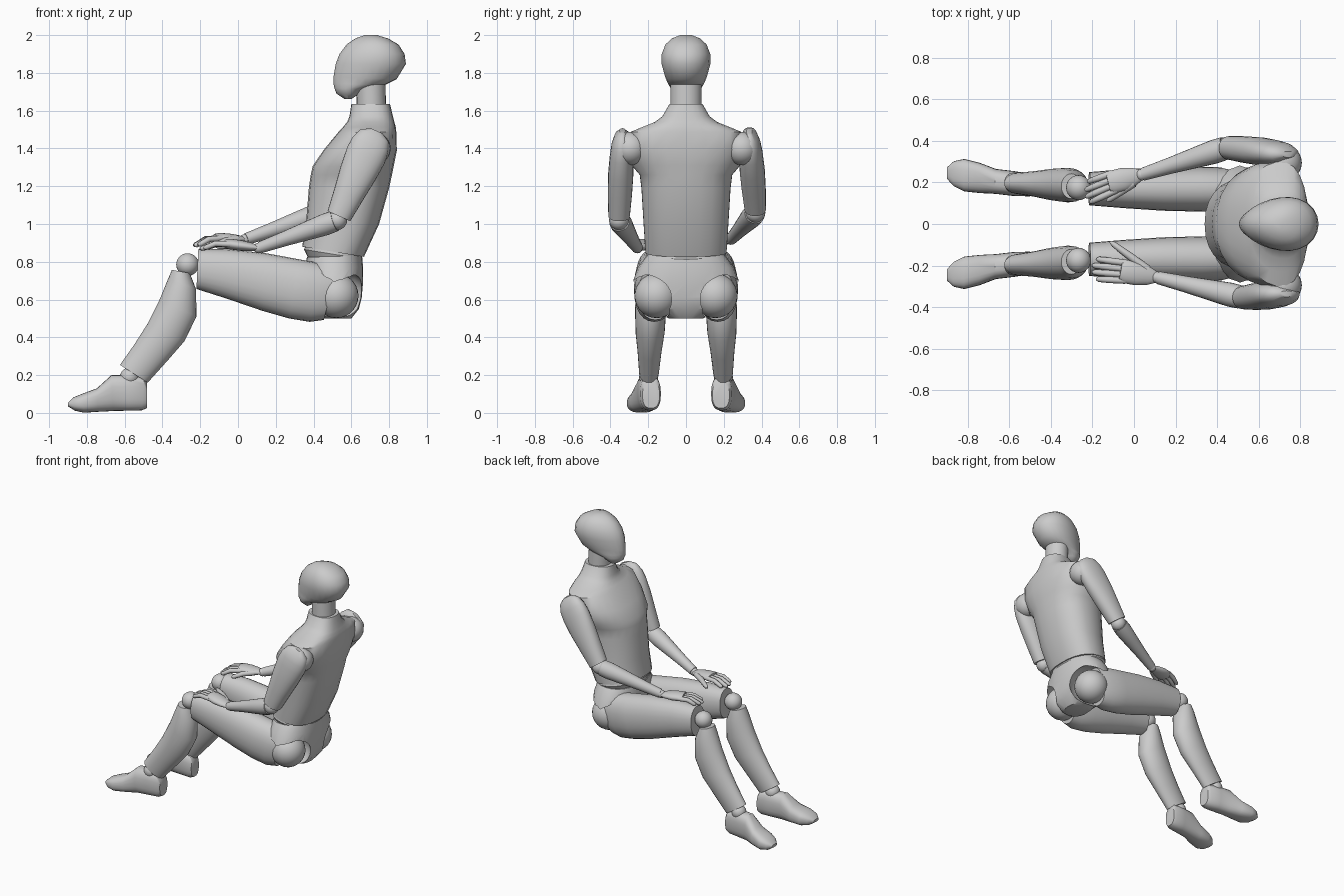
import bpy, bmesh, math
from mathutils import Vector as V

def skin(name, rings):
    """Closed mesh through rings of equal length."""
    bm = bmesh.new()
    rows = [[bm.verts.new(p) for p in r] for r in rings]
    n = len(rows[0])
    for a, b in zip(rows, rows[1:]):
        for i in range(n):
            bm.faces.new((a[i], a[(i + 1) % n], b[(i + 1) % n], b[i]))
    bm.faces.new(rows[0])
    bm.faces.new(rows[-1])
    bmesh.ops.recalc_face_normals(bm, faces=bm.faces)
    me = bpy.data.meshes.new(name)
    bm.to_mesh(me)
    bm.free()
    ob = bpy.data.objects.new(name, me)
    bpy.context.collection.objects.link(ob)
    smooth(ob)
    return ob

def smooth(ob, angle=40):
    bpy.ops.object.select_all(action='DESELECT')
    bpy.context.view_layer.objects.active = ob
    ob.select_set(True)
    bpy.ops.object.shade_smooth_by_angle(angle=math.radians(angle))

def ring(c, u, v, power=2.0, egg=0.0, n=24):
    pts = []
    for i in range(n):
        a = 2 * math.pi * i / n
        cs, sn = math.cos(a), math.sin(a)
        f = lambda t: math.copysign(abs(t) ** (2 / power), t)
        pts.append(c + u * f(cs) + v * f(sn) * (1 - egg * cs))
    return pts

def profile(name, secs, side=1, power=2.0, egg=0.0):
    """Sections: front x, z, back x, z, centre y, half width."""
    rings = []
    for fx, fz, bx, bz, y, w in secs:
        f, b = V((fx, side * y, fz)), V((bx, side * y, bz))
        rings.append(ring((f + b) / 2, (f - b) / 2, V((0, w, 0)), power, egg))
    return skin(name, rings)

def tube(name, pts, flat=1.0, n=16):
    """Path points x, y, z, radius; flat squashes the vertical radius."""
    ps = [V(p[:3]) for p in pts]
    rings = []
    for i, p in enumerate(ps):
        d = (ps[min(i + 1, len(ps) - 1)] - ps[max(i - 1, 0)]).normalized()
        s = V((0, 0, 1)).cross(d).normalized()
        rings.append(ring(p, s * pts[i][3], d.cross(s) * pts[i][3] * flat, n=n))
    return skin(name, rings)

def ball(name, loc, r):
    bpy.ops.mesh.primitive_uv_sphere_add(segments=24, ring_count=14, radius=r, location=loc)
    ob = bpy.context.object
    ob.name = name
    smooth(ob)
    return ob

# head and neck
profile("head", [
    (.565, 1.661, .600, 1.661, 0, .03), (.522, 1.69, .635, 1.685, 0, .06),
    (.510, 1.72, .670, 1.712, 0, .078), (.505, 1.745, .775, 1.735, 0, .092),
    (.506, 1.78, .840, 1.767, 0, .107), (.517, 1.847, .889, 1.847, 0, .128),
    (.537, 1.90, .882, 1.90, 0, .127), (.575, 1.95, .850, 1.95, 0, .108),
    (.620, 1.982, .795, 1.982, 0, .075), (.67, 2.0, .735, 2.0, 0, .03)], egg=.18)
profile("neck", [(.63, 1.58, .785, 1.58, 0, .083), (.625, 1.76, .78, 1.76, 0, .083)])

# torso and abdomen
profile("torso", [
    (.600, 1.635, .805, 1.635, 0, .088), (.590, 1.57, .820, 1.57, 0, .125),
    (.578, 1.54, .828, 1.54, 0, .165), (.555, 1.512, .835, 1.515, 0, .23),
    (.530, 1.485, .838, 1.487, 0, .298), (.452, 1.39, .841, 1.39, 0, .303),
    (.395, 1.305, .825, 1.31, 0, .285), (.385, 1.26, .815, 1.26, 0, .245),
    (.375, 1.19, .800, 1.19, 0, .236), (.361, 1.016, .747, 1.00, 0, .225),
    (.340, .880, .667, .826, 0, .215)], power=2.3, egg=.1)
profile("abdomen", [(.36, .90, .65, .85, 0, .205), (.35, .865, .66, .815, 0, .213),
                    (.385, .79, .635, .76, 0, .18)], power=2.2)

# pelvis with openings for the hips
pelvis = profile("pelvis", [
    (.365, .825, .655, .832, 0, .212), (.355, .77, .663, .77, 0, .255),
    (.355, .69, .662, .69, 0, .283), (.365, .61, .655, .61, 0, .268),
    (.39, .55, .64, .55, 0, .21), (.44, .50, .60, .50, 0, .09)], power=2.3)
cutters = []
for s in (1, -1):
    cutters.append(tube("hip_cutter", [(x, s * .168, z, r) for x, z, r in (
        (.69, .61, .02), (.665, .61, .08), (.61, .615, .122), (.55, .62, .134), (.2, .65, .134))], n=28))
for c in cutters:
    m = pelvis.modifiers.new("hole", 'BOOLEAN')
    m.operation, m.object, m.solver = 'DIFFERENCE', c, 'EXACT'
    bpy.context.view_layer.objects.active = pelvis
    bpy.ops.object.modifier_apply(modifier=m.name)
for c in cutters:
    bpy.data.objects.remove(c)
smooth(pelvis, 35)

# legs
for s, tag in ((1, "left"), (-1, "right")):
    ball(tag + "_hip_ball", (.52, s * .155, .62), .118)
    profile(tag + "_thigh", [
        (-.21, .868, -.22, .656, .17, .08), (-.05, .866, -.06, .605, .17, .093),
        (.15, .845, .13, .54, .168, .104), (.33, .812, .27, .50, .168, .108),
        (.45, .79, .38, .482, .168, .105), (.52, .765, .455, .492, .163, .09)], s, 2.2)
    ball(tag + "_knee_ball", (-.267, s * .175, .785), .06)
    profile(tag + "_shin", [
        (-.350, .757, -.255, .74, .182, .06), (-.37, .71, -.222, .655, .184, .077),
        (-.415, .60, -.220, .51, .187, .083), (-.48, .47, -.283, .38, .19, .077),
        (-.55, .36, -.37, .28, .193, .063), (-.625, .254, -.478, .16, .196, .052)], s)
    ball(tag + "_ankle_ball", (-.575, s * .198, .19), .05)
    profile(tag + "_foot", [
        (-.483, .165, -.483, .025, .185, .045), (-.495, .19, -.51, .013, .188, .055),
        (-.58, .2, -.58, .012, .195, .06), (-.67, .2, -.66, .01, .205, .06),
        (-.747, .130, -.74, .006, .222, .073), (-.82, .103, -.815, .001, .235, .078),
        (-.87, .083, -.865, .012, .242, .06), (-.9, .055, -.9, .035, .245, .028)], s, 2.6)

# arms
def arm(tag, s, elbow, wrist, knuckle, tip, thumb):
    elbow, wrist, knuckle, tip, thumb = map(V, (elbow, wrist, knuckle, tip, thumb))
    sh = V((.715, s * .338, 1.45))
    ball(tag + "_shoulder_ball", (.72, s * .295, 1.40), .088)
    d = elbow - sh
    p = V((d.z, 0, -d.x)).normalized()
    secs = [(-.1, .035, .015), (-.04, .082, .04), (.07, .103, .055), (.2, .108, .062),
            (.42, .099, .067), (.68, .082, .064), (.95, .066, .057)]
    skin(tag + "_upper_arm", [ring(sh + d * t, p * r, V((0, w, 0)), 2.2) for t, r, w in secs])
    ball(tag + "_elbow_ball", elbow, .052)
    f = wrist - elbow
    tube(tag + "_forearm", [(*(elbow + f * t), r) for t, r in (
        (.03, .056), (.15, .058), (.35, .051), (.65, .040), (.98, .031))], n=20)
    ball(tag + "_wrist_ball", wrist, .028)
    # palm
    h = knuckle - wrist
    tube(tag + "_palm", [(*(wrist + h * t), r) for t, r in (
        (.03, .028), (.25, .044), (.6, .056), (.95, .056), (1.1, .045))], .5, 20)
    # fingers and thumb
    lat = V((0, 0, 1)).cross(h).normalized()
    inner = 1 if lat.y * s < 0 else -1
    for i, ln in enumerate((.9, 1.0, .96, .8)):
        o = lat * inner * (.042 - .028 * i)
        a, b = knuckle - h * .1 + o, knuckle + (tip - knuckle) * ln + o * 1.15
        mid = a.lerp(b, .55) + V((0, 0, .014))
        tube(f"{tag}_finger_{i + 1}", [(*a, .016), (*mid, .016), (*a.lerp(b, .92), .0135), (*b, .006)], n=10)
    a = wrist + h * .3 + lat * inner * .03
    mid = a.lerp(thumb, .5) + V((0, 0, .008))
    tube(tag + "_thumb", [(*a, .02), (*mid, .018), (*a.lerp(thumb, .9), .014), (*thumb, .006)], n=10)

arm("right", -1, (.525, -.355, 1.02), (.11, -.257, .873), (-.05, -.228, .895),
    (-.205, -.215, .868), (-.115, -.085, .88))
arm("left", 1, (.45, .368, 1.06), (.035, .237, .918), (-.11, .20, .925),
    (-.237, .145, .885), (-.13, .11, .885))
